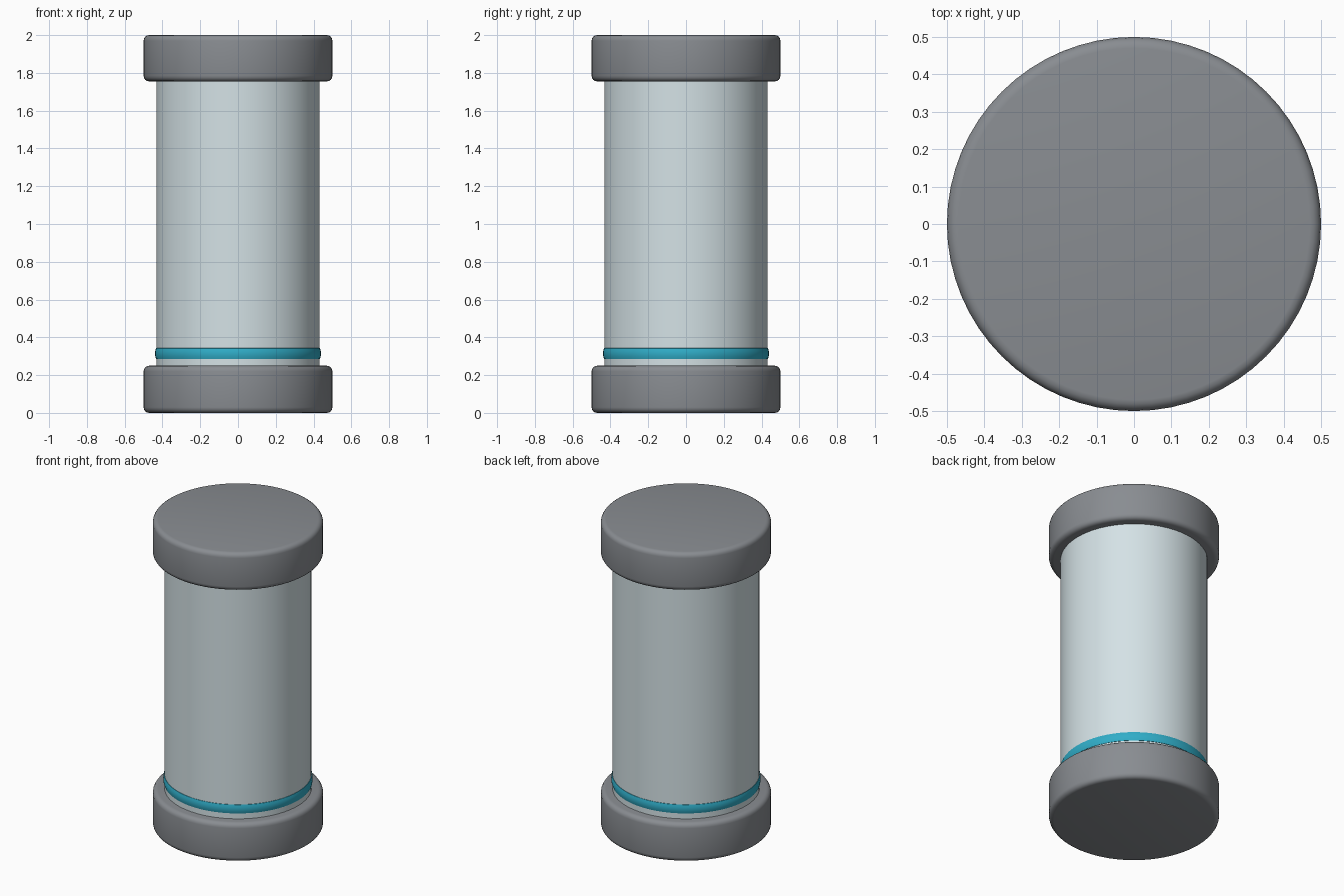
import bpy, math

if "Cube" in bpy.data.objects:
    bpy.data.objects.remove(bpy.data.objects["Cube"])


def material(name, color):
    m = bpy.data.materials.new(name)
    m.diffuse_color = color
    m.use_nodes = True
    m.node_tree.nodes["Principled BSDF"].inputs["Base Color"].default_value = m.diffuse_color
    return m


def lathe(name, profile, segments=64, mat=None):
    """Revolve an (r, z) profile, listed bottom to top, and cap both ends."""
    verts, faces = [], []
    for r, z in profile:
        for i in range(segments):
            a = 2 * math.pi * i / segments
            verts.append((r * math.cos(a), r * math.sin(a), z))
    for k in range(len(profile) - 1):
        for i in range(segments):
            j = (i + 1) % segments
            b, t = k * segments, (k + 1) * segments
            faces.append((b + i, b + j, t + j, t + i))
    faces.append(tuple(reversed(range(segments))))
    faces.append(tuple(range(len(verts) - segments, len(verts))))
    me = bpy.data.meshes.new(name)
    me.from_pydata(verts, [], faces)
    ob = bpy.data.objects.new(name, me)
    bpy.context.collection.objects.link(ob)
    if mat:
        me.materials.append(mat)
    bpy.ops.object.select_all(action='DESELECT')
    ob.select_set(True)
    bpy.context.view_layer.objects.active = ob
    bpy.ops.object.shade_smooth_by_angle(angle=math.radians(40))
    return ob


def rounded_disc(r, z0, z1, b, steps=4):
    """Disc profile with rounded rims."""
    arc = [math.pi / 2 * i / steps for i in range(steps + 1)]
    low = [(r - b + b * math.sin(a), z0 + b - b * math.cos(a)) for a in arc]
    high = [(r - b + b * math.cos(a), z1 - b + b * math.sin(a)) for a in arc]
    return low + high


cap_gray = material("cap_gray", (0.25, 0.265, 0.285, 1))
glass = material("pale_glass", (0.66, 0.76, 0.79, 1))
teal = material("teal", (0.03, 0.42, 0.58, 1))

# End caps
for name, z0 in (("bottom_cap", 0.0), ("top_cap", 1.755)):
    lathe(name, rounded_disc(0.5, z0, z0 + (0.25 if z0 == 0 else 0.245), 0.03), mat=cap_gray)

# Tube body between the caps
lathe("tube", [(0.432, 0.2), (0.432, 1.8)], mat=glass)

# Thin coloured band just above the bottom cap
lathe("band", [(0.425, 0.283), (0.434, 0.286), (0.438, 0.3), (0.439, 0.314),
               (0.438, 0.328), (0.434, 0.342), (0.425, 0.345)], mat=teal)
